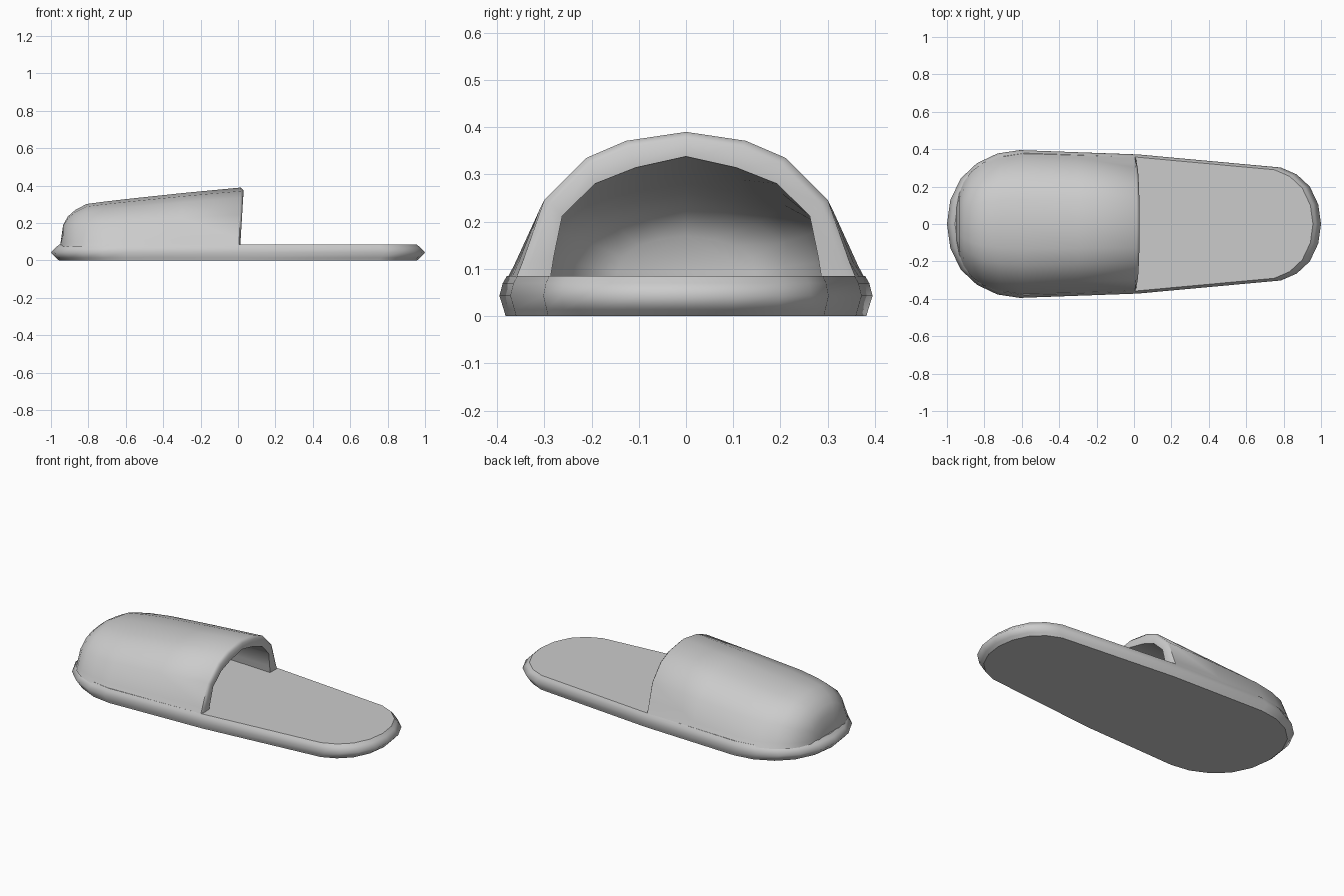
import bpy

if "Cube" in bpy.data.objects:
    bpy.data.objects.remove(bpy.data.objects["Cube"])


def make_object(name, verts, faces, flat=()):
    mesh = bpy.data.meshes.new(name)
    mesh.from_pydata(verts, [], faces)
    for p in mesh.polygons:
        p.use_smooth = p.index not in flat
    mesh.update()
    obj = bpy.data.objects.new(name, mesh)
    bpy.context.collection.objects.link(obj)
    return obj


# Sole: mirrored outline, pinched inward at the top and bottom
half = [(1, 0), (.985, .105), (.94, .20), (.87, .265), (.785, .302),
        (.02, .372), (-.61, .395), (-.73, .377), (-.84, .325),
        (-.925, .245), (-.982, .13), (-1, 0)]
outline = half + [(x, -y) for x, y in half[-2:0:-1]]
n = len(outline)
verts, faces = [], []
for z, sx, sy in ((0, .957, .967), (.014, .973, .977), (.043, 1, 1),
                  (.07, .973, .982), (.085, .957, .96)):
    verts += [(x * sx, y * sy, z) for x, y in outline]
for r in range(4):
    for i in range(n):
        j = (i + 1) % n
        faces.append((r * n + i, r * n + j, (r + 1) * n + j, (r + 1) * n + i))
faces += [tuple(reversed(range(n))), tuple(range(4 * n, 5 * n))]
make_object("sole", verts, faces, flat=(4 * n, 4 * n + 1))

# Upper: arched sections lofted along the outside, around the rim, back inside
BASE = .075
outer_arch = [(1, 0), (.955, .13), (.83, .54), (.583, .825), (.35, .94), (0, 1)]
inner_arch = [(1, 0), (.97, .2), (.91, .52), (.67, .78), (.37, .91), (0, 1)]


def section(x, width, top, arch, lean=0):
    full = arch + [(-u, v) for u, v in arch[-2::-1]]
    return [(x + lean * v, u * width, BASE + v * (top - BASE)) for u, v in full]


outside = [(-.948, .10, .10), (-.935, .16, .19), (-.91, .225, .235),
           (-.87, .28, .27), (-.81, .326, .302), (-.72, .362, .314),
           (-.60, .381, .328), (-.30, .372, .36), (.005, .362, .39)]
inside = [(.01, .288, .338), (-.30, .305, .31), (-.60, .31, .28),
          (-.74, .28, .26), (-.82, .225, .23), (-.87, .15, .17)]
rings = [section(*s, outer_arch) for s in outside[:-1]]
rings.append(section(*outside[-1], outer_arch, .01))
rings.append(section(.012, .345, .376, outer_arch, .018))
rings.append(section(*inside[0], inner_arch, .018))
rings += [section(*s, inner_arch) for s in inside[1:]]

m = len(rings[0])
verts = [v for ring in rings for v in ring]
faces = []
for r in range(len(rings) - 1):
    for i in range(m - 1):
        a, b = r * m + i, (r + 1) * m + i
        faces.append((a, a + 1, b + 1, b))
faces.append(tuple(reversed(range(m))))
faces.append(tuple(range((len(rings) - 1) * m, len(rings) * m)))
upper = make_object("upper", verts, faces)
bpy.context.view_layer.objects.active = upper
upper.select_set(True)
bpy.ops.object.shade_smooth_by_angle(angle=1.0)
